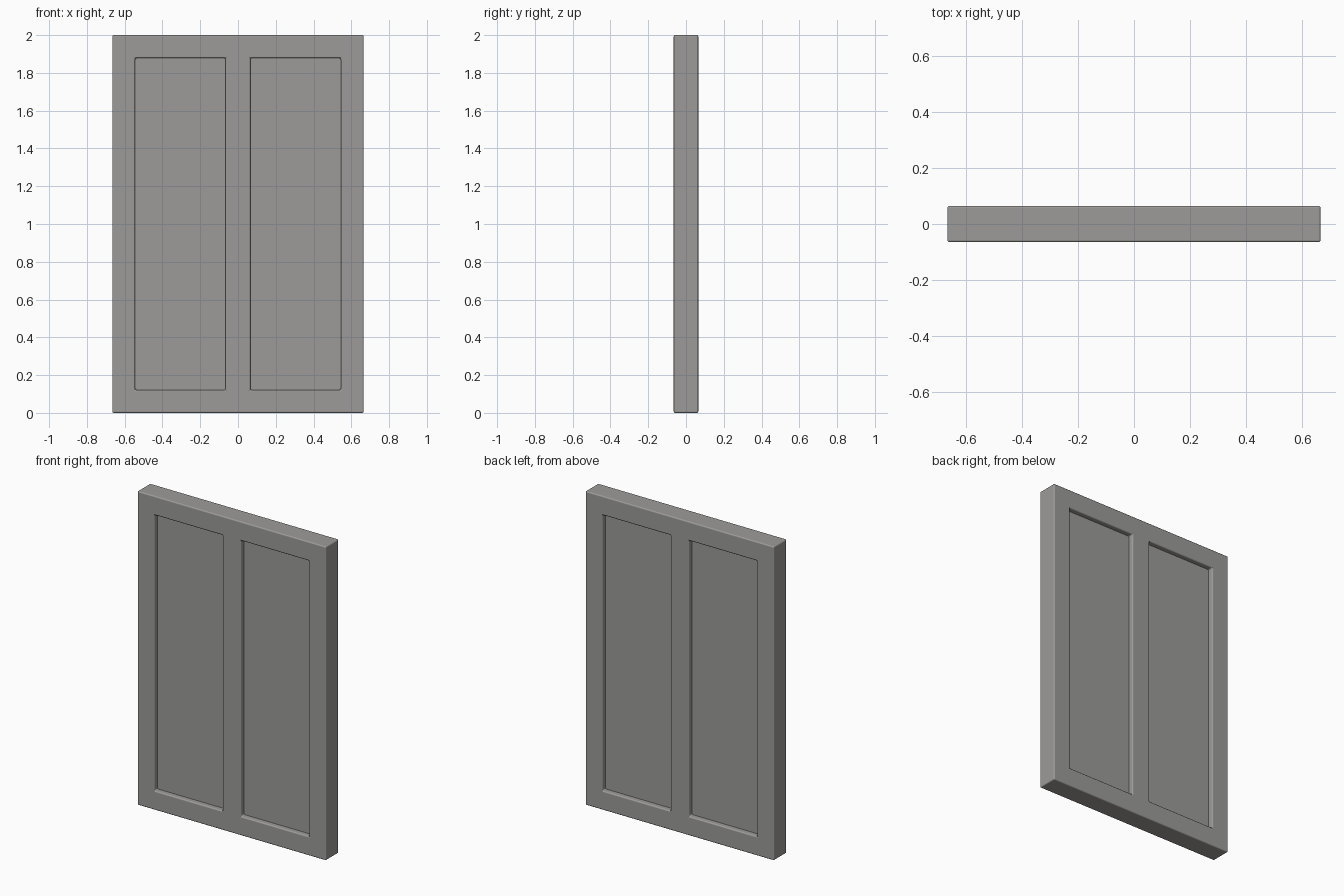
import bpy, bmesh

if "Cube" in bpy.data.objects:
    bpy.data.objects.remove(bpy.data.objects["Cube"])

HALF_T = 0.065      # half thickness of the frame
PANEL_T = 0.032     # half thickness of the sunken panels
XS = [-0.665, -0.544, -0.066, 0.066, 0.544, 0.665]
ZS = [0.0, 0.122, 1.878, 2.0]

# Dark warm grey
grey = bpy.data.materials.new("dark_grey")
grey.diffuse_color = (0.335, 0.33, 0.32, 1)
grey.use_nodes = True
grey.node_tree.nodes["Principled BSDF"].inputs["Base Color"].default_value = grey.diffuse_color


def add_object(name, bm):
    mesh = bpy.data.meshes.new(name)
    bm.to_mesh(mesh)
    bm.free()
    mesh.materials.append(grey)
    obj = bpy.data.objects.new(name, mesh)
    bpy.context.collection.objects.link(obj)
    return obj


# Frame: a grid with two openings, extruded to full thickness
bm = bmesh.new()
grid = [[bm.verts.new((x, -HALF_T, z)) for z in ZS] for x in XS]
for i in range(len(XS) - 1):
    for j in range(len(ZS) - 1):
        if j == 1 and i in (1, 3):
            continue
        bm.faces.new((grid[i][j], grid[i + 1][j], grid[i + 1][j + 1], grid[i][j + 1]))
ext = bmesh.ops.extrude_face_region(bm, geom=bm.faces[:], use_keep_orig=True)
verts = [g for g in ext["geom"] if isinstance(g, bmesh.types.BMVert)]
bmesh.ops.translate(bm, verts=verts, vec=(0, 2 * HALF_T, 0))
bmesh.ops.recalc_face_normals(bm, faces=bm.faces[:])
for face in bm.faces:
    face.smooth = True
frame = add_object("frame", bm)

# Rounded edges, large faces kept flat
bevel = frame.modifiers.new("bevel", "BEVEL")
bevel.width = 0.008
bevel.segments = 3
bevel.limit_method = "ANGLE"
bevel.harden_normals = True

# Sunken panels, seated slightly into the frame
for name, x0, x1 in (("left_panel", XS[1], XS[2]), ("right_panel", XS[3], XS[4])):
    bm = bmesh.new()
    bmesh.ops.create_cube(bm, size=1)
    bmesh.ops.scale(bm, verts=bm.verts[:],
                    vec=(x1 - x0 + 0.01, 2 * PANEL_T, ZS[2] - ZS[1] + 0.01))
    bmesh.ops.translate(bm, verts=bm.verts[:], vec=((x0 + x1) / 2, 0, 1))
    add_object(name, bm)
